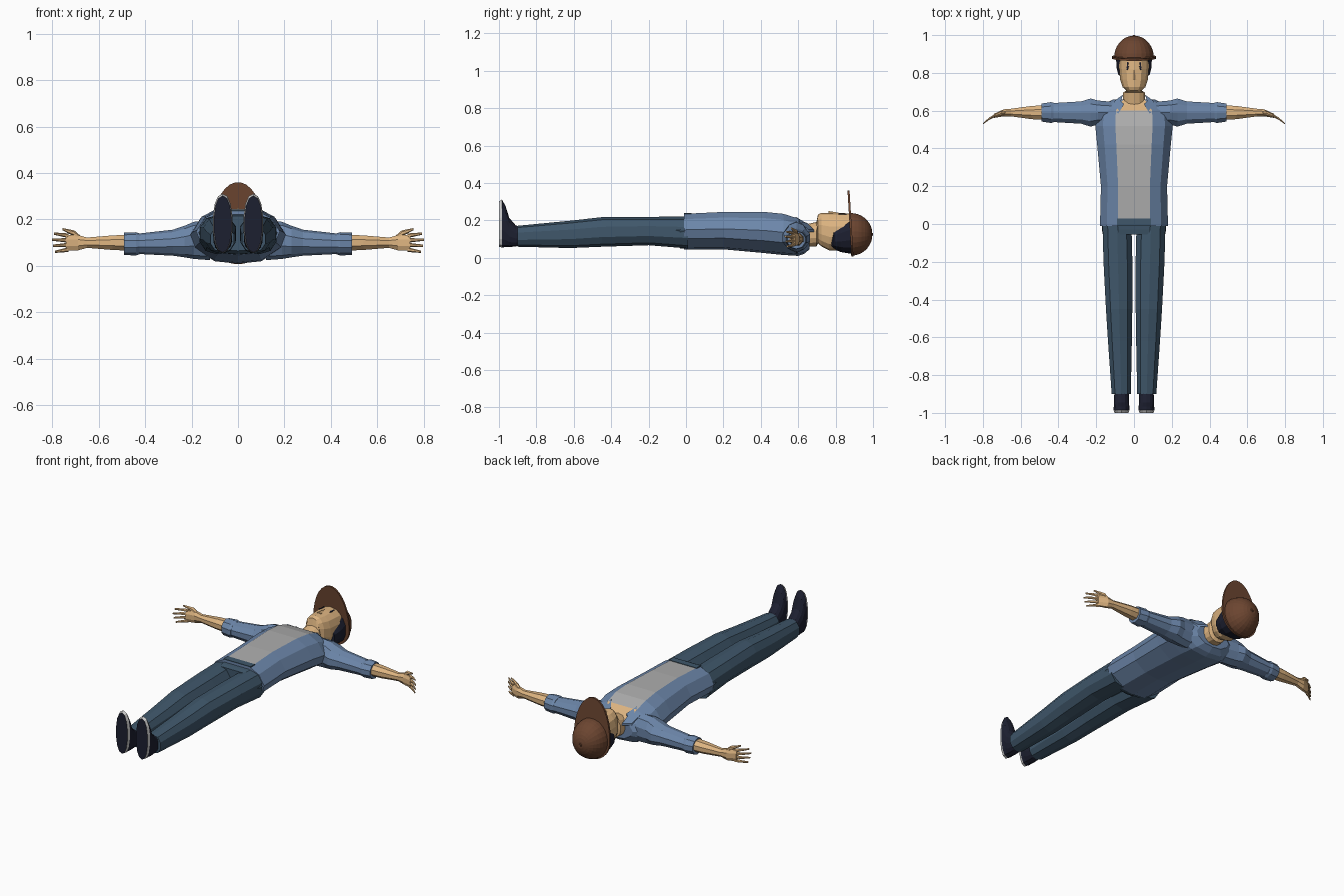
import bpy, bmesh, math
from mathutils import Vector, Matrix

if "Cube" in bpy.data.objects:
    bpy.data.objects.remove(bpy.data.objects["Cube"])


def material(name, red, green, blue):
    mat = bpy.data.materials.new(name)
    mat.use_nodes = True
    colour = (red, green, blue, 1)
    mat.diffuse_color = colour
    mat.node_tree.nodes["Principled BSDF"].inputs["Base Color"].default_value = colour
    return mat


DENIM = material("light denim", .15, .24, .4)
TROUSER = material("dark denim", .05, .095, .145)
SKIN = material("skin", .73, .46, .22)
GREY = material("grey cotton", .42, .42, .42)
NAVY = material("navy black", .012, .014, .03)
BROWN = material("brown felt", .15, .06, .03)
WHITE = material("sole white", .6, .6, .6)


def finish(name, bm, mats, rule=None):
    bmesh.ops.recalc_face_normals(bm, faces=bm.faces)
    for face in bm.faces:
        if rule:
            face.material_index = rule(face.calc_center_median(), face.normal)
    mesh = bpy.data.meshes.new(name)
    bm.to_mesh(mesh)
    bm.free()
    for mat in mats:
        mesh.materials.append(mat)
    part = bpy.data.objects.new(name, mesh)
    bpy.context.collection.objects.link(part)
    return part


def oval(count, power=1):
    """Unit section; a power below one makes it boxier."""
    def soft(value):
        return math.copysign(abs(value) ** power, value)
    angles = [math.tau * (i + .5) / count for i in range(count)]
    return [(soft(math.cos(a)), soft(math.sin(a))) for a in angles]


def loft(name, rings, section, mats, across=lambda t: 0, along_x=False, side=1, rule=None):
    """Skin rings of (position, height, half width, half depth)."""
    bm = bmesh.new()
    rows = []
    for t, height, wide, deep in rings:
        row = []
        for u, v in section:
            a, z = across(t) + u * wide, height + v * deep
            x, y = (t, a) if along_x else (a, t)
            row.append(bm.verts.new((x * side, y, z)))
        rows.append(row)
    for low, high in zip(rows, rows[1:]):
        for i in range(len(section)):
            bm.faces.new((low[i - 1], low[i], high[i], high[i - 1]))
    bm.faces.new(rows[0])
    bm.faces.new(rows[-1])
    return finish(name, bm, mats, rule)


def plate(name, outline, thickness, mat, side=1):
    """Thin sheet hanging below an outline."""
    bm = bmesh.new()
    face = bm.faces.new([bm.verts.new((x * side, y, z)) for x, y, z in outline])
    new = bmesh.ops.extrude_face_region(bm, geom=[face])["geom"]
    verts = [v for v in new if isinstance(v, bmesh.types.BMVert)]
    bmesh.ops.translate(bm, vec=(0, 0, -thickness), verts=verts)
    return finish(name, bm, [mat])


# Torso: open shirt over a grey vest, with bare skin at the neckline
half = [(.48, 1), (.8, .7), (1, .1), (.9, -.4), (.5, -.9)]
trunk = [(0, 1)] + half + [(0, -1)] + [(-u, v) for u, v in reversed(half)]


def shirt_colour(centre, normal):
    if normal.z > .3 and abs(centre.x) < .06:
        return 1 if centre.y < .61 else 2
    return 0


loft("open_shirt", [
    (-.01, .14, .18, .095), (.2, .145, .175, .1), (.42, .135, .195, .11),
    (.52, .125, .205, .11), (.6, .11, .2, .1), (.63, .1, .17, .08), (.66, .1, .11, .055)],
    trunk, [DENIM, GREY, SKIN], rule=shirt_colour)
plate("trouser_fly", [(x, y, .24) for x, y in ((-.09, -.01), (.09, -.01), (.09, .03), (-.09, .03))],
      .009, TROUSER)
loft("hips", [(.02, .135, .165, .09), (-.03, .135, .17, .085), (-.055, .14, .165, .075)],
     trunk, [TROUSER])

# Head and neck
head = loft("head", [
    (.6, .115, .065, .055), (.697, .125, .058, .066), (.706, .155, .042, .077),
    (.725, .15, .062, .09), (.765, .14, .075, .1), (.82, .14, .08, .1), (.9, .135, .085, .1)],
    oval(14, .85), [SKIN])
loft("nose", [(.762, .23, .014, .02), (.82, .23, .007, .01)], oval(6), [SKIN])
loft("hair", [(.775, .085, .06, .035), (.79, .105, .085, .06), (.83, .11, .095, .08), (.89, .125, .097, .105)],
     oval(14, .85), [NAVY])

# Hat: round crown with a long front brim
turns = [math.radians(10 * i) for i in range(9)]
loft("hat_crown", [(.882 + .115 * math.sin(a), .125, .106 * math.cos(a), .115 * math.cos(a)) for a in turns],
     oval(24), [BROWN])
loft("hat_button", [(.98, .125, .02, .02), (1, .125, .006, .006)], oval(8), [BROWN])
brim = loft("hat_brim", [(y, .125, .118, .118) for y in (.885, .896)], oval(32), [BROWN])
for vert in brim.data.vertices:
    rise = vert.co.z - .125
    vert.co.z += max(rise, 0)
    vert.co.y -= .06 * vert.co.z

bpy.context.view_layer.update()


def face_plate(name, x, y, width, tilt):
    """Painted detail resting on the face."""
    hit, spot, normal, index = head.ray_cast(Vector((x, y, 1)), Vector((0, 0, -1)))
    bm = bmesh.new()
    turn = normal.to_track_quat("Z", "Y").to_matrix().to_4x4()
    bmesh.ops.create_cube(bm, size=1, matrix=Matrix.Translation(spot) @ turn
                          @ Matrix.Rotation(tilt, 4, "Z") @ Matrix.Diagonal((width, .006, .007, 1)))
    finish(name, bm, [NAVY])


def droop(x):
    """Arm line, curving towards the feet past the wrist."""
    return .59 - 3.5 * max(x - .67, 0) ** 2


def leg_line(y):
    return .09 + .025 * y


def foot_line(y):
    return .066


for side, label in ((1, "left"), (-1, "right")):
    # Face details and collar
    face_plate(label + "_eyebrow", .034 * side, .84, .034, -.15 * side)
    face_plate(label + "_eye", .033 * side, .826, .022, 0)
    plate(label + "_lapel", [(.083, .585, .22), (.052, .635, .19), (.07, .65, .185),
                             (.058, .685, .15), (.1, .655, .15), (.125, .61, .19)],
          .012, DENIM, side)

    # Arm: sleeve with rolled cuff, then forearm and palm
    def arm(part, rings, sides, mat):
        loft(f"{label}_{part}", rings, oval(sides), [mat], droop, True, side)

    arm("sleeve", [(.12, .11, .06, .085), (.19, .11, .067, .08), (.23, .105, .078, .068),
                   (.28, .1, .062, .056), (.44, .095, .052, .043)], 10, DENIM)
    arm("cuff", [(.425, .095, .055, .045), (.44, .095, .058, .05), (.49, .095, .05, .048)], 10, DENIM)
    arm("forearm", [(.47, .1, .042, .037), (.54, .1, .038, .034), (.65, .1, .022, .024),
                    (.69, .1, .02, .036), (.74, .1, .012, .036)], 8, SKIN)

    # Fingers and thumb
    for i, length in enumerate((.058, .066, .07, .062)):
        spread = .02 * (i - 1.5)
        arm(f"finger_{i + 1}", [(.73 + length * t, .1 + spread * (1 + .3 * t), .01 - .006 * t, .01 - .005 * t)
                                for t in (0, .5, 1)], 6, SKIN)
    arm("thumb", [(.68, .115, .012, .016), (.705, .14, .012, .013), (.755, .158, .004, .005)], 6, SKIN)

    # Trouser leg
    loft(label + "_trouser_leg", [
        (.01, .135, .08, .085), (-.2, .143, .08, .076), (-.45, .138, .073, .079),
        (-.62, .125, .066, .073), (-.9, .115, .053, .056)],
        oval(10, .9), [TROUSER], leg_line, side=side)

    # Shoe standing on its heel: dark tread, pale rim, dark upper
    loft(label + "_shoe", [
        (-1, .18, .038, .122), (-.984, .183, .043, .128), (-.965, .167, .042, .11),
        (-.945, .135, .041, .078), (-.91, .117, .04, .056), (-.87, .115, .036, .048)],
        oval(14, .9), [NAVY, WHITE], foot_line, side=side,
        rule=lambda centre, normal: int(-.999 < centre.y < -.984))
